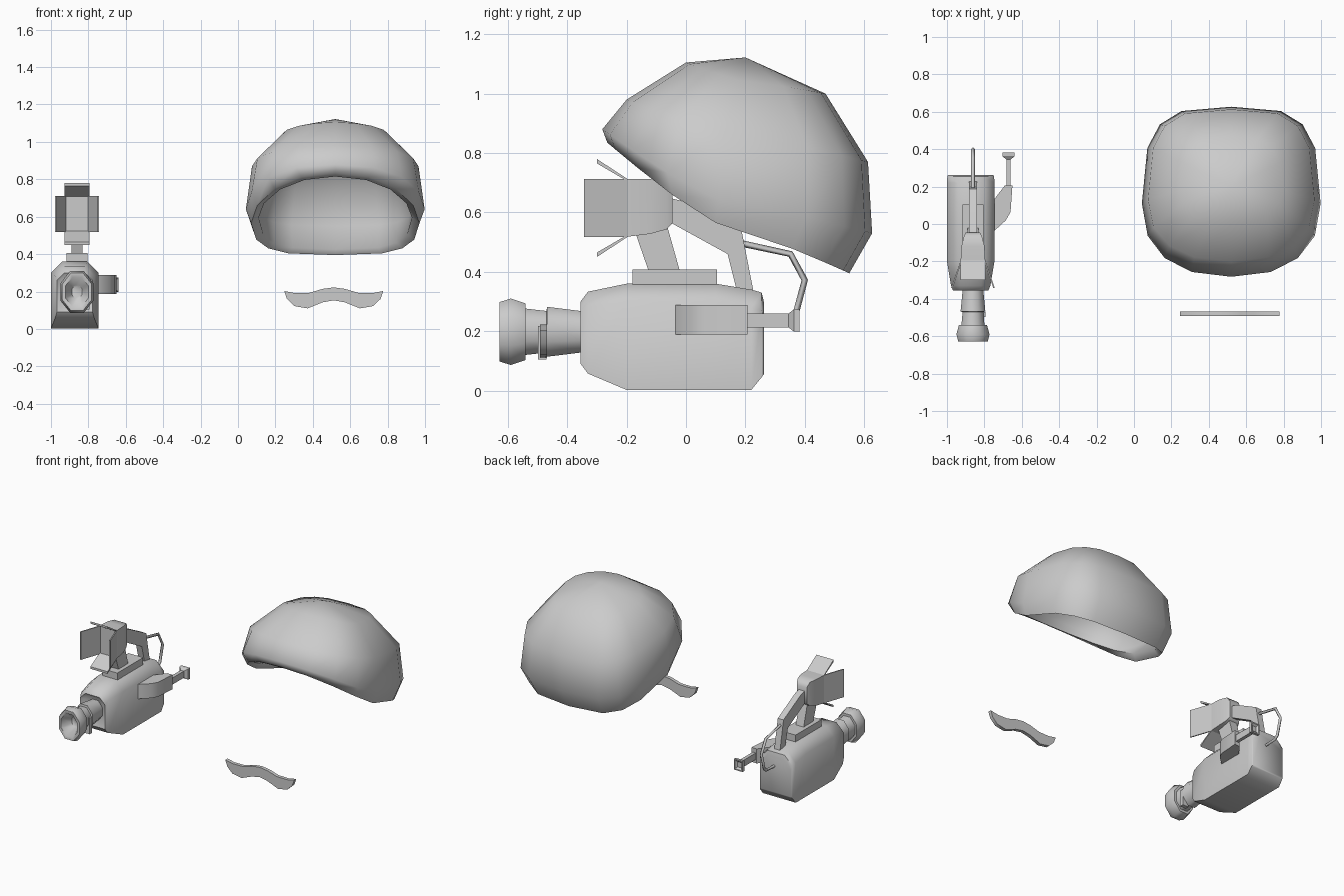
import bpy, bmesh, math

if "Cube" in bpy.data.objects:
    bpy.data.objects.remove(bpy.data.objects["Cube"])

CX = -0.861   # centre line of the camera lens, lamp and handle
CAPX = 0.52   # centre line of the cap and moustache


def finish(name, bm, angle=30):
    bmesh.ops.remove_doubles(bm, verts=bm.verts, dist=1e-4)
    bmesh.ops.recalc_face_normals(bm, faces=bm.faces)
    mesh = bpy.data.meshes.new(name)
    bm.to_mesh(mesh)
    bm.free()
    ob = bpy.data.objects.new(name, mesh)
    bpy.context.collection.objects.link(ob)
    bpy.ops.object.select_all(action='DESELECT')
    ob.select_set(True)
    bpy.context.view_layer.objects.active = ob
    bpy.ops.object.shade_smooth_by_angle(angle=math.radians(angle))
    return ob


def loft(name, rings, caps=True, angle=30):
    bm = bmesh.new()
    vs = [[bm.verts.new(p) for p in r] for r in rings]
    n = len(rings[0])
    for a, b in zip(vs, vs[1:]):
        for i in range(n):
            j = (i + 1) % n
            bm.faces.new((a[i], a[j], b[j], b[i]))
    if caps:
        bm.faces.new(vs[0])
        bm.faces.new(vs[-1])
    return finish(name, bm, angle)


def prism(name, pts, axis, lo, hi):
    put = {'x': lambda p, h: (h, p[0], p[1]),
           'y': lambda p, h: (p[0], h, p[1]),
           'z': lambda p, h: (p[0], p[1], h)}[axis]
    return loft(name, [[put(p, h) for p in pts] for h in (lo, hi)], angle=40)


def box(name, x0, x1, y0, y1, z0, z1):
    return prism(name, [(x0, y0), (x1, y0), (x1, y1), (x0, y1)], 'z', z0, z1)


def oval(cx, y, cz, rx, rz, n=8):
    k = 1 / math.cos(math.pi / n)
    return [(cx + rx * k * math.cos((i + .5) * 2 * math.pi / n), y,
             cz + rz * k * math.sin((i + .5) * 2 * math.pi / n)) for i in range(n)]


# Camera body: sections from front to back
def body_ring(y, z0, z1, w, c=0.06):
    x = -0.873
    return [(x - w, y, z0), (x + w, y, z0), (x + w, y, z1 - c),
            (x + w - c, y, z1), (x - w + c, y, z1), (x - w, y, z1 - c)]


loft("camera_body", [body_ring(*s) for s in (
    (-0.34, 0.12, 0.28, 0.075, 0.03), (-0.355, 0.09, 0.30, 0.095, 0.04),
    (-0.33, 0.057, 0.333, 0.105, 0.05), (-0.20, 0.002, 0.36, 0.127),
    (0.10, 0.002, 0.36, 0.127), (0.22, 0.002, 0.34, 0.127),
    (0.255, 0.045, 0.33, 0.125), (0.262, 0.055, 0.30, 0.12))], angle=60)
box("top_rail", CX - 0.057, CX + 0.057, -0.18, 0.105, 0.34, 0.407)

# Lens barrel with a hollow hood
loft("lens", [oval(CX, y, 0.198, r * 0.79, r) for y, r in (
    (-0.33, 0.068), (-0.355, 0.070), (-0.468, 0.084), (-0.470, 0.070),
    (-0.54, 0.078), (-0.54, 0.095), (-0.59, 0.112), (-0.628, 0.100),
    (-0.628, 0.078), (-0.56, 0.035))], angle=60)
box("lens_tab", CX + 0.02, CX + 0.067, -0.498, -0.47, 0.105, 0.217)

# Viewfinder: side arm, tube and eyecup
prism("viewfinder_arm", [(-0.76, -0.04), (-0.745, -0.035), (-0.685, 0.02), (-0.66, 0.064),
                         (-0.65, 0.207), (-0.69, 0.207), (-0.745, 0.135), (-0.76, 0.13)],
      'z', 0.188, 0.289)
loft("viewfinder_tube", [oval(-0.671, y, 0.236, rx, rz, 4) for y, rx, rz in (
    (0.20, 0.012, 0.023), (0.345, 0.012, 0.023), (0.363, 0.033, 0.037),
    (0.382, 0.033, 0.038), (0.382, 0.026, 0.030), (0.37, 0.015, 0.018))])

# Lamp head, neck and handle
loft("lamp_head", [oval(CX, y, z, rx, rz, 4) for y, z, rx, rz in (
    (-0.20, 0.615, 0.066, 0.097), (-0.12, 0.62, 0.062, 0.092),
    (-0.065, 0.625, 0.048, 0.082), (-0.045, 0.62, 0.038, 0.055))], angle=60)
prism("lamp_neck", [(-0.125, 0.40), (-0.02, 0.40), (-0.065, 0.56), (-0.17, 0.53)],
      'x', CX - 0.03, CX + 0.03)
prism("handle", [(-0.06, 0.65), (0.0, 0.635), (0.188, 0.535), (0.23, 0.32), (0.17, 0.34),
                 (0.14, 0.46), (-0.06, 0.57)], 'x', CX - 0.022, CX + 0.022)

# Barn doors around the lamp
for label, s in (("upper", 1), ("lower", -1)):
    z = [0.615 + s * h for h in (0.093, 0.165, 0.150, 0.086)]
    prism(label + "_barn_door", [(-0.19, z[0]), (-0.30, z[1]), (-0.30, z[2]), (-0.19, z[3])],
          'x', CX - 0.066, CX + 0.066)
for label, s in (("left", -1), ("right", 1)):
    prism(label + "_barn_door", [(CX + s * 0.066, -0.195), (CX + s * 0.117, -0.343),
                                 (CX + s * 0.109, -0.343), (CX + s * 0.058, -0.195)],
          'z', 0.517, 0.712)

# Cable loop behind the handle
curve = bpy.data.curves.new("cable", 'CURVE')
curve.dimensions = '3D'
curve.bevel_depth = 0.011
curve.bevel_resolution = 0
path = [(0.18, 0.497), (0.352, 0.46), (0.40, 0.372), (0.37, 0.26), (0.345, 0.24), (0.25, 0.235)]
spline = curve.splines.new('POLY')
spline.points.add(len(path) - 1)
for p, (y, z) in zip(spline.points, path):
    p.co = (CX, y, z, 1)
bpy.context.collection.objects.link(bpy.data.objects.new("cable", curve))


# Cap: tilted rings given by front, side and back points, with rounder front
# (exponent pf) and squarer back (exponent pb)
def cap_ring(front, side, back, pf=0.85, pb=0.58, n=16):
    (fy, fz), (w, sy, sz), (by, bz) = front, side, back
    ring = []
    for i in range(n):
        t = 2 * math.pi * i / n
        p = pf if math.cos(t) > 0 else pb
        s, c = (math.copysign(abs(v) ** p, v) for v in (math.sin(t), math.cos(t)))
        if abs(math.cos(t)) < 1e-6:
            c = 0
        y = sy + (fy - sy) * c if c > 0 else sy + (by - sy) * -c
        z = sz + (fz - sz) * c ** 1.15 if c > 0 else sz + (bz - sz) * (-c) ** 1.2
        ring.append((CAPX + w * s * (1 + 0.03 * min(c, 0)), y, z))
    return ring


inner_top, top = (0.20, 1.06), (0.20, 1.122)
loft("cap", [cap_ring(*r) for r in (
    (inner_top, (0, *inner_top), inner_top),
    ((0.02, 1.03), (0.27, 0.18, 0.98), (0.43, 0.95), 1, 0.7),
    ((-0.14, 0.93), (0.39, 0.13, 0.82), (0.56, 0.74)),
    ((-0.20, 0.85), (0.42, 0.13, 0.65), (0.57, 0.55)),
    ((-0.235, 0.815), (0.41, 0.13, 0.595), (0.53, 0.425), 0.95),
    ((-0.265, 0.835), (0.45, 0.10, 0.565), (0.55, 0.395), 0.95),
    ((-0.282, 0.88), (0.478, 0.11, 0.64), (0.627, 0.53)),
    ((-0.20, 0.98), (0.445, 0.13, 0.87), (0.613, 0.77)),
    ((0.0, 1.105), (0.28, 0.18, 1.045), (0.47, 1.0), 1, 0.7),
    (top, (0, *top), top))], caps=False, angle=60)

# Moustache: mirrored outline
upper = [(0, 0.222), (0.06, 0.214), (0.13, 0.193), (0.21, 0.192), (0.265, 0.203)]
lower = [(0.25, 0.16), (0.21, 0.122), (0.14, 0.11), (0.06, 0.142), (0, 0.153)]
half = upper + lower
outline = half + [(-x, z) for x, z in reversed(half[1:-1])]
prism("moustache", [(0.512 + x, z) for x, z in outline], 'y', -0.492, -0.468)
